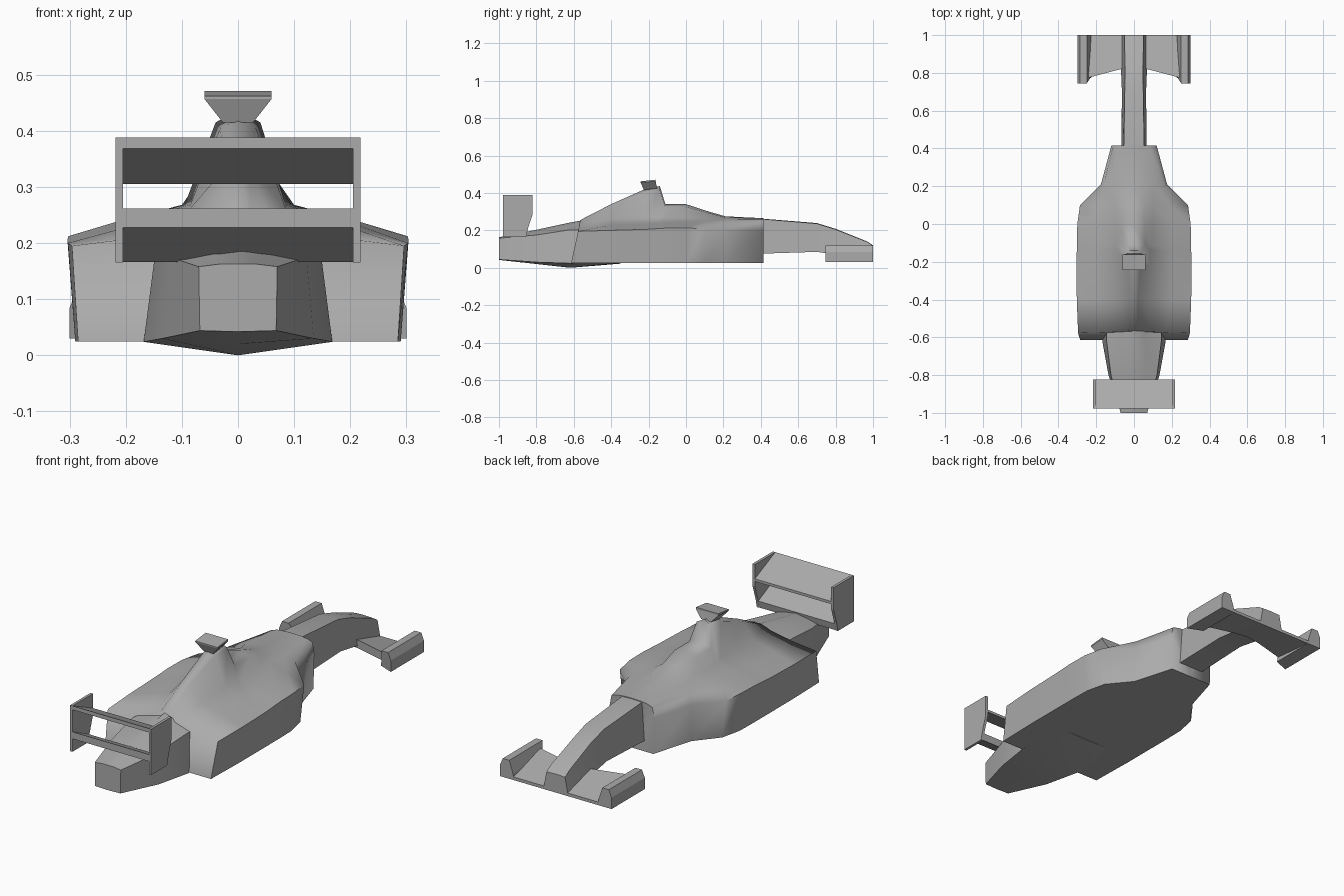
import bpy, bmesh, math

# Dark grey paint used on everything
paint = bpy.data.materials.new("dark_grey")
paint.diffuse_color = (.41, .41, .41, 1)


def finish(name, bm, smooth=None):
    bmesh.ops.remove_doubles(bm, verts=bm.verts, dist=1e-5)
    bmesh.ops.recalc_face_normals(bm, faces=bm.faces)
    mesh = bpy.data.meshes.new(name)
    bm.to_mesh(mesh)
    bm.free()
    mesh.materials.append(paint)
    if smooth:
        mesh.shade_smooth()
        mesh.set_sharp_from_angle(angle=math.radians(smooth))
    ob = bpy.data.objects.new(name, mesh)
    bpy.context.collection.objects.link(ob)
    return ob


def loft(name, rings, smooth=None):
    """Skin closed rings of equal length and cap both ends."""
    bm = bmesh.new()
    vs = [[bm.verts.new(p) for p in r] for r in rings]
    n = len(vs[0])
    for a, b in zip(vs, vs[1:]):
        for i in range(n):
            j = (i + 1) % n
            bm.faces.new((a[i], a[j], b[j], b[i]))
    bm.faces.new(vs[0])
    bm.faces.new(vs[-1])
    return finish(name, bm, smooth)


def hull_ring(y, half, lean=0):
    """Half section (centre bottom to centre top) mirrored into a ring."""
    full = half + [(-x, z) for x, z in half[-2:0:-1]]
    return [(x, y + lean * z, z) for x, z in full]


def across(name, profile, x0, x1):
    """Prism of a (y, z) profile running along x."""
    return loft(name, [[(x, y, z) for y, z in profile] for x in (x0, x1)])


# Main body: sidepods, engine cover, cockpit hump
main = [
    (-0.62, .22, [(0, .025), (.285, .025), (.296, .195), (.16, .212), (.06, .232), (.02, .252), (0, .256)]),
    (-0.40, 0, [(0, .025), (.29, .025), (.303, .20), (.20, .228), (.085, .262), (.022, .335), (0, .34)]),
    (-0.22, 0, [(0, .025), (.29, .025), (.304, .205), (.21, .233), (.085, .268), (.032, .405), (0, .42)]),
    (-0.14, 0, [(0, .025), (.29, .025), (.303, .21), (.21, .237), (.085, .27), (.04, .415), (0, .437)]),
    (-0.11, 0, [(0, .025), (.29, .025), (.303, .212), (.21, .24), (.095, .268), (.06, .325), (0, .34)]),
    (0.00, 0, [(0, .025), (.288, .025), (.30, .213), (.20, .242), (.10, .268), (.06, .325), (0, .34)]),
    (0.10, 0, [(0, .025), (.265, .025), (.286, .208), (.19, .245), (.10, .266), (.055, .298), (0, .307)]),
    (0.21, 0, [(0, .025), (.175, .025), (.175, .20), (.16, .248), (.11, .261), (.06, .27), (0, .275)]),
    (0.415, 0, [(0, .025), (.115, .025), (.12, .20), (.11, .25), (.08, .26), (.04, .264), (0, .265)]),
]
loft("main_body", [hull_ring(y, h, k) for y, k, h in main], 75)

# Tapered gearbox tail with a shallow keel
tail = [
    (-1.0, [(0, .042), (.068, .044), (.07, .158), (.03, .163), (0, .163)]),
    (-0.80, [(0, .02), (.135, .03), (.122, .175), (.05, .194), (0, .203)]),
    (-0.62, [(0, 0), (.168, .024), (.145, .203), (.06, .226), (0, .242)]),
    (-0.35, [(0, .022), (.16, .026), (.14, .20), (.05, .22), (0, .29)]),
]
loft("tail_body", [hull_ring(y, h) for y, h in tail], 40)

# Nose
nose = [
    (0.39, [(0, .075), (.067, .075), (.054, .262), (0, .264)]),
    (0.70, [(0, .085), (.064, .085), (.049, .236), (0, .239)]),
    (0.80, [(0, .07), (.068, .07), (.047, .205), (0, .208)]),
    (0.97, [(0, .04), (.066, .04), (.05, .138), (0, .140)]),
    (1.00, [(0, .035), (.066, .035), (.05, .118), (0, .120)]),
]
loft("nose", [hull_ring(y, h) for y, h in nose], 40)

# Front wing planes and end plates, both sides
for side, s in (("left", -1), ("right", 1)):
    plane = [(x * s, y_back, .055, .095) for x, y_back in ((0, .83), (.07, .82), (.24, .775))]
    loft("front_wing_" + side, [
        [(x, 1.0, .03), (x, 1.0, .045), (x, yb, z1), (x, yb, z0)]
        for x, yb, z0, z1 in plane])
    plate = [(.225, .03), (.30, .03), (.30, .085), (.285, .12), (.25, .12), (.23, .06)]
    loft("front_end_plate_" + side, [
        [(x * s, y + (.03 if x < .24 and y < .9 else 0), z) for x, z in plate]
        for y in (.745, 1.0)])
    # Rear wing end plates
    across("rear_end_plate_" + side,
           [(-.978, .165), (-.855, .165), (-.845, .21), (-.822, .28), (-.822, .388), (-.978, .388)],
           .205 * s, .218 * s)

# Rear wing flaps
across("rear_wing_upper", [(-.978, .388), (-.978, .369), (-.822, .305), (-.822, .318)], -.206, .206)
across("rear_wing_lower", [(-.978, .262), (-.978, .228), (-.855, .166), (-.848, .20)], -.206, .206)

# Camera pod on the airbox
loft("camera_pod", [
    [(x * w, y, z) for x, y, z in ((-1, y0, z0), (1, y0, z0), (1, y1, z1), (-1, y1, z1))]
    for w, y0, z0, y1, z1 in ((.027, -.225, .415, -.155, .425),
                              (.06, -.243, .457, -.162, .462),
                              (.06, -.243, .462, -.162, .471))])
